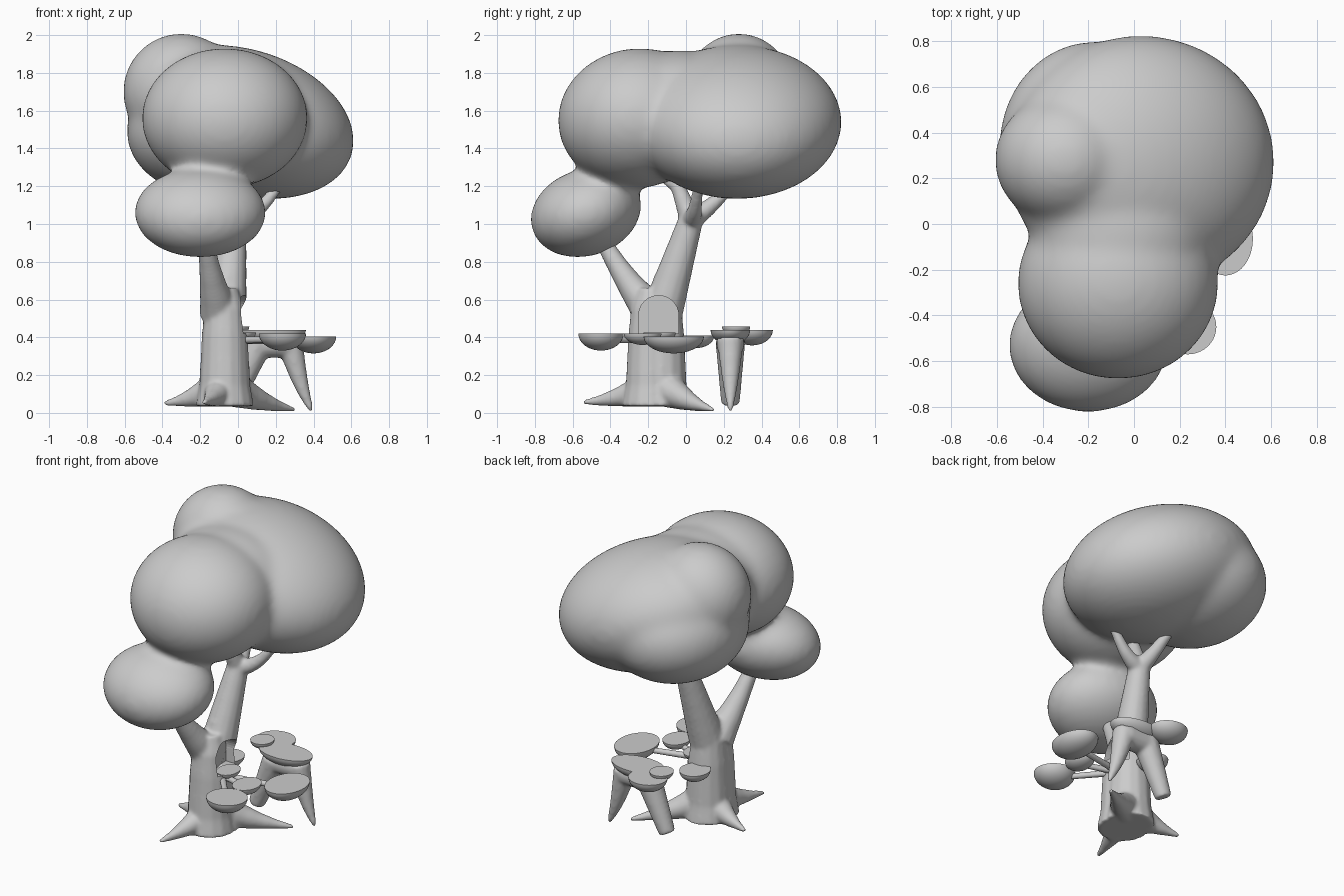
import bpy, bmesh
from math import radians, pi, sin
from mathutils import Matrix, Vector

if "Cube" in bpy.data.objects:
    bpy.data.objects.remove(bpy.data.objects["Cube"])


def add_mesh(name, bm):
    me = bpy.data.meshes.new(name)
    bm.to_mesh(me)
    bm.free()
    ob = bpy.data.objects.new(name, me)
    bpy.context.collection.objects.link(ob)
    return ob


def fuse(ob, voxel, smooth):
    """Melt overlapping closed shapes into one smooth skin."""
    m = ob.modifiers.new("fuse", 'REMESH')
    m.mode = 'VOXEL'
    m.voxel_size = voxel
    m.use_smooth_shade = True
    s = ob.modifiers.new("soften", 'SMOOTH')
    s.factor = 0.5
    s.iterations = smooth


def limb(a, b, r0, r1, bend=0.0, taper=1.0):
    """Path from a to b with shrinking radius, bowed up or down by bend."""
    a, b = Vector(a), Vector(b)
    path = []
    for i in range(6):
        t = i / 5
        p = a.lerp(b, t) + Vector((0, 0, bend * sin(pi * t)))
        path.append((p, r1 + (r0 - r1) * (1 - t) ** taper))
    return path


def fused_limbs(name, paths, voxel=0.01, smooth=10):
    """Turn paths into round tubes and fuse them together."""
    cu = bpy.data.curves.new(name, 'CURVE')
    cu.dimensions = '3D'
    cu.bevel_depth = 1.0
    cu.bevel_resolution = 5
    cu.resolution_u = 8
    cu.use_fill_caps = True
    for path in paths:
        sp = cu.splines.new('BEZIER')
        sp.bezier_points.add(len(path) - 1)
        for bp, (p, r) in zip(sp.bezier_points, path):
            bp.co = p
            bp.radius = r
            bp.handle_left_type = bp.handle_right_type = 'AUTO'
    tmp = bpy.data.objects.new(name + "_curve", cu)
    bpy.context.collection.objects.link(tmp)
    dg = bpy.context.evaluated_depsgraph_get()
    me = bpy.data.meshes.new_from_object(tmp.evaluated_get(dg))
    bpy.data.objects.remove(tmp)
    ob = bpy.data.objects.new(name, me)
    bpy.context.collection.objects.link(ob)
    fuse(ob, voxel, smooth)
    return ob


# Foliage: overlapping ellipsoids (centre, radii, tilt axis, tilt degrees)
bm = bmesh.new()
for c, r, axis, tilt in [
    ((0.03, 0.27, 1.54), (0.6, 0.555, 0.385), 'Y', 17),
    ((-0.3, 0.28, 1.7), (0.31, 0.29, 0.31), 'Y', 0),
    ((-0.17, 0.34, 1.49), (0.42, 0.46, 0.335), 'Y', 0),
    ((-0.07, -0.26, 1.56), (0.44, 0.42, 0.37), 'X', 8),
    ((-0.06, -0.03, 1.61), (0.4, 0.34, 0.31), 'X', 0),
    ((-0.2, -0.53, 1.06), (0.35, 0.3, 0.23), 'X', 18),
]:
    mat = Matrix.LocRotScale(Vector(c), Matrix.Rotation(radians(tilt), 3, axis), Vector(r))
    bmesh.ops.create_uvsphere(bm, u_segments=48, v_segments=32, radius=1, matrix=mat)
fuse(add_mesh("foliage", bm), 0.02, 28)

# Trunk: two columns side by side, then a leaning stem and a doorway hood
profile = ((0.035, 0.155), (0.15, 0.135), (0.4, 0.123), (0.55, 0.108), (0.66, 0.07))
parts = [[(Vector((-0.07, y, z)), r) for z, r in profile] for y in (-0.185, -0.13)]
crown = (-0.02, 0.025, 1.02)
parts.append(limb((-0.065, -0.13, 0.52), crown, 0.112, 0.066))
parts.append(limb((-0.03, -0.145, 0.38), (-0.06, -0.11, 0.72), 0.1, 0.06, 0, 0.7))
# Low front branch and the crown branches
parts.append(limb((-0.1, -0.18, 0.53), (-0.19, -0.5, 1.02), 0.105, 0.038, -0.03, 1.6))
for tip, bend in (((-0.09, 0.3, 1.27), -0.02), ((-0.06, -0.12, 1.4), 0), ((0.24, 0.07, 1.24), -0.05)):
    parts.append(limb(crown, tip, 0.06, 0.027, bend, 1.6))
parts.append(limb((-0.045, -0.07, 1.21), (-0.1, -0.24, 1.34), 0.03, 0.02))
# Roots
for tip in ((0.3, 0.145, 0.016), (-0.18, -0.545, 0.055), (-0.39, -0.05, 0.05)):
    parts.append(limb((-0.07, -0.14, 0.15), tip, 0.115, 0.013, -0.015, 1.25))
trunk = fused_limbs("trunk", parts)

# Arched doorway cut into the +x side
door = Vector((0.09, -0.145, 0.515))
bm = bmesh.new()
bmesh.ops.create_cone(bm, cap_ends=True, segments=40, radius1=0.106, radius2=0.106, depth=0.3,
                      matrix=Matrix.Translation(door) @ Matrix.Rotation(pi / 2, 4, 'Y'))
cut_arch = add_mesh("door_arch_cutter", bm)
bm = bmesh.new()
bmesh.ops.create_cube(bm, size=1, matrix=Matrix.LocRotScale(
    door - Vector((0, 0, 0.0475)), None, Vector((0.299, 0.211, 0.095))))
cut_box = add_mesh("door_box_cutter", bm)
for c in (cut_arch, cut_box):
    c.hide_render = True
    c.hide_viewport = True
    b = trunk.modifiers.new("door", 'BOOLEAN')
    b.operation = 'DIFFERENCE'
    b.solver = 'EXACT'
    b.object = c

# Arched stump with two splayed legs carrying the table
y = 0.235
fused_limbs("table_legs", [
    limb((0.11, y, 0.38), (-0.03, y, 0.05), 0.08, 0.05),
    limb((0.27, y, 0.39), (0.39, y, 0.01), 0.072, 0.013, -0.035),
    limb((0.09, y, 0.365), (0.27, y, 0.365), 0.075, 0.075),
])

# Flat-topped bowl platforms: (x, y, top z, rx, ry)
bowls = {
    "front_platform": (0.235, -0.45, 0.42, 0.125, 0.12),
    "middle_platform": (0.225, -0.23, 0.42, 0.08, 0.1),
    "side_platform": (0.4, -0.065, 0.405, 0.12, 0.16),
    "door_step": (0.03, -0.14, 0.425, 0.065, 0.085),
    "trunk_platform": (-0.1, 0.05, 0.41, 0.09, 0.1),
    "back_platform": (0.03, 0.35, 0.44, 0.12, 0.11),
    "table_top": (0.18, 0.235, 0.44, 0.18, 0.105),
    "table_small_disc": (-0.01, 0.265, 0.458, 0.07, 0.075),
}
for name, (x, y, z, rx, ry) in bowls.items():
    bm = bmesh.new()
    bmesh.ops.create_uvsphere(bm, u_segments=40, v_segments=20, radius=1)
    bmesh.ops.delete(bm, geom=[v for v in bm.verts if v.co.z > 0.01], context='VERTS')
    bmesh.ops.holes_fill(bm, edges=[e for e in bm.edges if e.is_boundary], sides=0)
    bmesh.ops.transform(bm, matrix=Matrix.LocRotScale(
        Vector((x, y, z)), None, Vector((rx, ry, 0.75 * min(rx, ry)))), verts=bm.verts)
    bmesh.ops.recalc_face_normals(bm, faces=bm.faces)
    ob = add_mesh(name, bm)
    bpy.ops.object.select_all(action='DESELECT')
    ob.select_set(True)
    bpy.context.view_layer.objects.active = ob
    bpy.ops.object.shade_smooth_by_angle(angle=radians(40))

# Stalks linking the platforms to the doorway
stalks = []
for name in ("front_platform", "middle_platform", "side_platform"):
    x, y, z = bowls[name][:3]
    stalks.append(limb((-0.01, -0.15, 0.385), (x, y, z - 0.03), 0.02, 0.017))
fused_limbs("platform_stalks", stalks, voxel=0.006, smooth=2)
